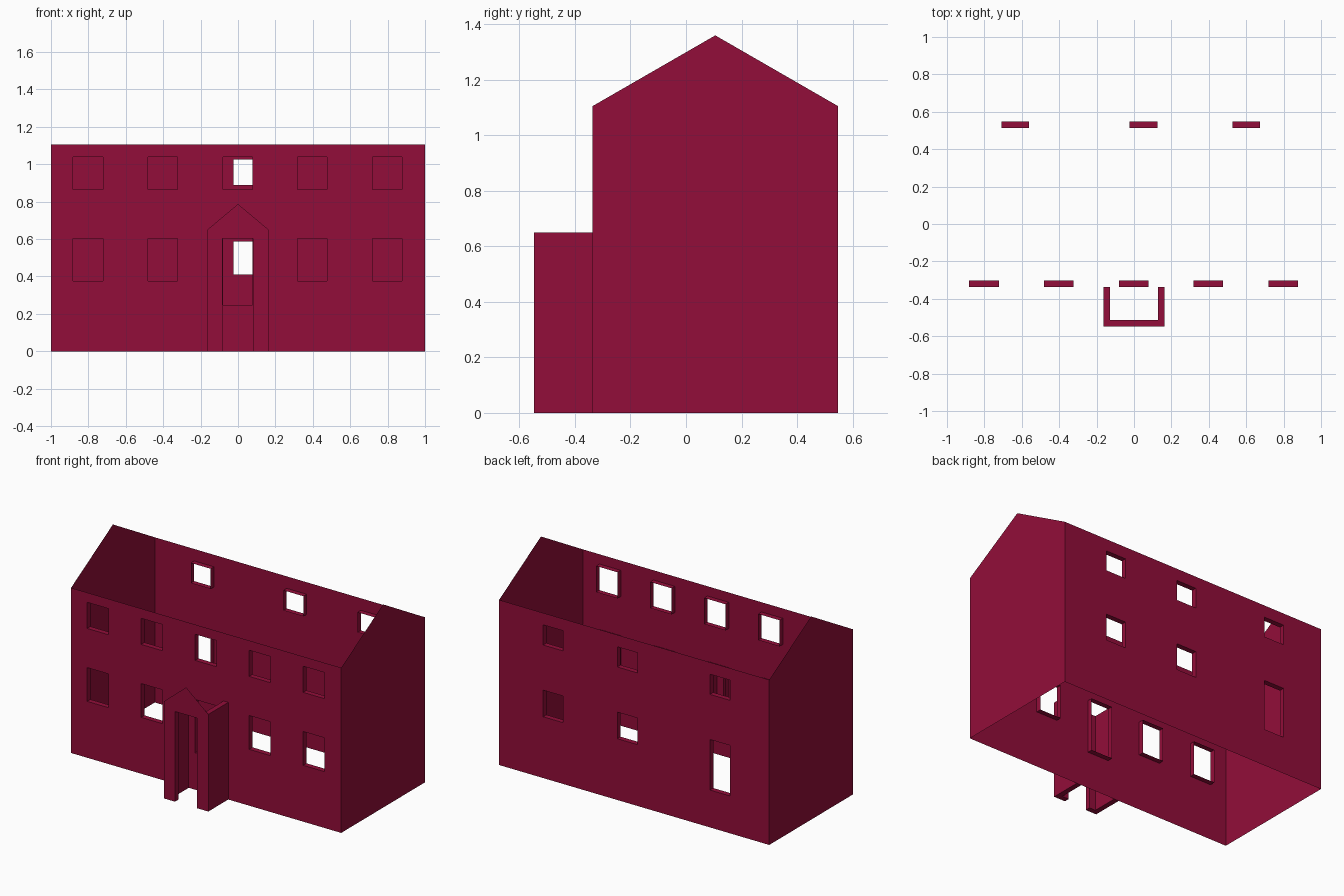
import bpy, bmesh

if "Cube" in bpy.data.objects:
    bpy.data.objects.remove(bpy.data.objects["Cube"])

FRONT, BACK, EAVES, RIDGE = -0.337, 0.548, 1.105, 1.36
PORCH, DEPTH = -0.548, 0.035

brick = bpy.data.materials.new("crimson")
brick.diffuse_color = (0.288, 0.004, 0.041, 1)
brick.use_nodes = True
brick.node_tree.nodes["Principled BSDF"].inputs["Base Color"].default_value = brick.diffuse_color


def make(name, faces):
    """Build one flat-shaded object from a list of polygons."""
    bm = bmesh.new()
    for f in faces:
        bm.faces.new([bm.verts.new(p) for p in f])
    bmesh.ops.remove_doubles(bm, verts=bm.verts, dist=0.0005)
    bmesh.ops.recalc_face_normals(bm, faces=bm.faces)
    me = bpy.data.meshes.new(name)
    bm.to_mesh(me)
    bm.free()
    me.materials.append(brick)
    ob = bpy.data.objects.new(name, me)
    bpy.context.collection.objects.link(ob)
    return ob


def tube(profile, y0, y1):
    """Sides of an (x, z) profile swept along y."""
    return [[(a[0], y0, a[1]), (b[0], y0, b[1]), (b[0], y1, b[1]), (a[0], y1, a[1])]
            for a, b in zip(profile, profile[1:] + profile[:1])]


def sheet(profile, y):
    return [(x, y, z) for x, z in profile]


def rect(x0, x1, z0, z1):
    return [(x0, z0), (x1, z0), (x1, z1), (x0, z1)]


def pierced_wall(y, openings):
    """Wall sheet cut into cells, leaving the openings empty."""
    xs = sorted({-1, 1, *(v for o in openings for v in o[:2])})
    zs = sorted({0, EAVES, *(v for o in openings for v in o[2:])})
    faces = []
    for x0, x1 in zip(xs, xs[1:]):
        for z0, z1 in zip(zs, zs[1:]):
            cx, cz = (x0 + x1) / 2, (z0 + z1) / 2
            if not any(a < cx < b and c < cz < d for a, b, c, d in openings):
                faces.append(sheet(rect(x0, x1, z0, z1), y))
    return faces


def reveals(openings, y0, y1):
    return [f for o in openings for f in tube(rect(*o), y0, y1)]


# Window and door openings as x0, x1, z0, z1
front_openings = []
for i in range(-2, 3):
    x0, x1 = 0.4 * i - 0.081, 0.4 * i + 0.077
    front_openings.append((x0, x1, 0.865, 1.04))
    front_openings.append((x0, x1, 0.247 if i == 0 else 0.377, 0.603))

back_openings = []
for x, sill in ((-0.635, 0.25), (0.051, 0.41), (0.6, 0.41)):
    back_openings.append((x - 0.074, x + 0.074, 0.89, 1.025))
    back_openings.append((x - 0.074, x + 0.074, sill, 0.588))

# Long walls with inward reveals
make("front_wall", pierced_wall(FRONT, front_openings))
make("front_reveals", reveals(front_openings, FRONT, FRONT + DEPTH))
make("back_wall", pierced_wall(BACK, back_openings))
make("back_reveals", reveals(back_openings, BACK, BACK - DEPTH))

# Gable end walls
for name, x in (("left_gable", -1), ("right_gable", 1)):
    make(name, [[(x, FRONT, 0), (x, BACK, 0), (x, BACK, EAVES),
                 (x, (FRONT + BACK) / 2, RIDGE), (x, FRONT, EAVES)]])

# Porch front: thick doorway arch with a thin gable above
W, H = 0.164, 0.65
arch = [(-W, 0), (-0.083, 0), (-0.083, 0.603), (0.08, 0.603), (0.08, 0),
        (W, 0), (W, H), (-W, H)]
make("porch_front", [sheet(arch, PORCH), sheet(arch, PORCH + DEPTH)]
     + tube(arch, PORCH, PORCH + DEPTH))
make("porch_gable", [sheet([(-W, H), (W, H), (0, 0.787)], PORCH)])

# Porch side walls
for name, s in (("porch_left_wall", -1), ("porch_right_wall", 1)):
    make(name, tube(rect(s * W, s * (W - DEPTH), 0, H), PORCH + DEPTH, FRONT))
